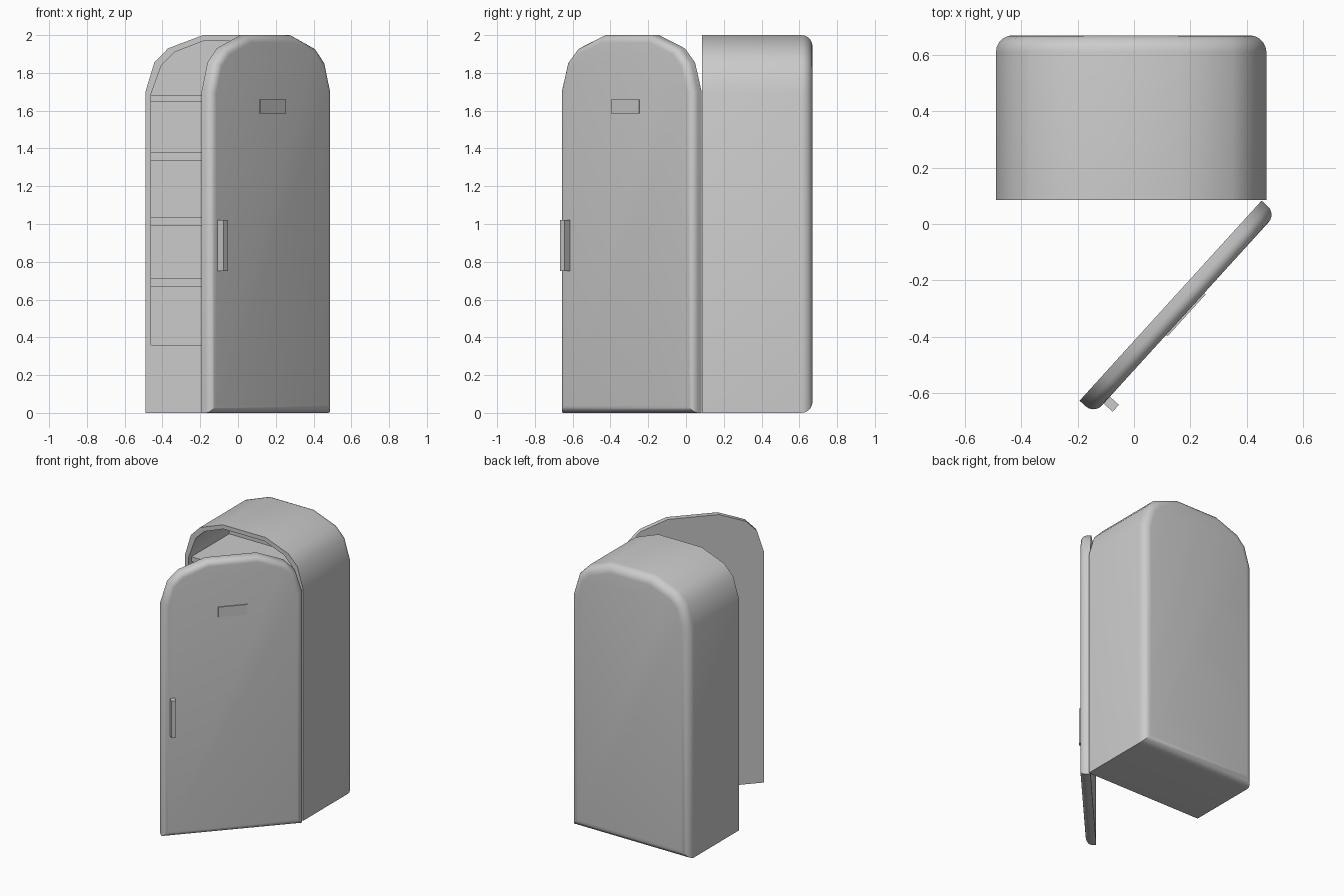
import bpy, bmesh, math
from mathutils import Matrix

if "Cube" in bpy.data.objects:
    bpy.data.objects.remove(bpy.data.objects["Cube"])


def arch(half_points, bottom):
    """Closed arch outline in x/z, mirrored about x = 0."""
    left = [(-half_points[0][0], bottom)] + [(-x, z) for x, z in half_points]
    return left + [(-x, z) for x, z in reversed(left)]


def finish(bm, name, matrix):
    bmesh.ops.recalc_face_normals(bm, faces=bm.faces)
    mesh = bpy.data.meshes.new(name)
    bm.to_mesh(mesh)
    bm.free()
    ob = bpy.data.objects.new(name, mesh)
    bpy.context.collection.objects.link(ob)
    ob.matrix_world = matrix
    return ob


def arched_solid(name, outline, depth, radius, matrix, inner=None, inner_depth=0):
    """Arch extruded from y = 0 to depth, far rim rounded, optional cavity at y = 0."""
    bm = bmesh.new()
    n = len(outline)

    def ring(pts, y):
        return [bm.verts.new((x, y, z)) for x, z in pts]

    def bridge(a, b):
        for i in range(n):
            j = (i + 1) % n
            bm.faces.new((a[i], a[j], b[j], b[i]))

    near, far = ring(outline, 0), ring(outline, depth)
    bridge(near, far)
    cap = bm.faces.new(far)
    if inner:
        rim, back = ring(inner, 0), ring(inner, inner_depth)
        bridge(near, rim)
        bridge(rim, back)
        bm.faces.new(back)
    else:
        bm.faces.new(near)
    bmesh.ops.recalc_face_normals(bm, faces=bm.faces)
    bmesh.ops.bevel(bm, geom=list(cap.edges), offset=radius, segments=5,
                    profile=0.5, affect='EDGES', clamp_overlap=True)
    ob = finish(bm, name, matrix)
    bpy.ops.object.select_all(action='DESELECT')
    ob.select_set(True)
    bpy.context.view_layer.objects.active = ob
    bpy.ops.object.shade_smooth_by_angle(angle=math.radians(35))
    return ob


def box(name, lo, hi, matrix):
    bm = bmesh.new()
    bmesh.ops.create_cube(bm, size=1)
    for v in bm.verts:
        v.co = [(a + b) / 2 + c * (b - a) for a, b, c in zip(lo, hi, v.co)]
    return finish(bm, name, matrix)


outer = arch([(0.48, 1.70), (0.433, 1.855), (0.36, 1.93), (0.175, 2.0)], 0.0)
inner = arch([(0.45, 1.69), (0.395, 1.84), (0.325, 1.91), (0.17, 1.97)], 0.36)

# Cabinet with an open cavity
cabinet = Matrix.Translation((-0.01, 0.085, 0))
arched_solid("cabinet", outer, 0.585, 0.06, cabinet, inner, 0.47)

# Shelves
for i, (z0, z1) in enumerate([(0.67, 0.715), (0.99, 1.035), (1.335, 1.38), (1.645, 1.68)]):
    box(f"shelf_{i + 1}", (-0.45, 0.03, z0), (0.45, 0.47, z1), cabinet)

# Door swung open about the right front edge; local y points out of its front
hinge = (Matrix.Translation((0.455, 0.085, 0))
         @ Matrix.Rotation(math.radians(-132.3), 4, 'Z')
         @ Matrix.Translation((0.483, 0, 0)))
arched_solid("door", outer, 0.07, 0.04, hinge)

# Handle and blank plate on the door front
box("handle", (0.397, 0.05, 0.75), (0.43, 0.113, 1.02), hinge)
box("plate", (-0.1, 0.06, 1.585), (0.1, 0.077, 1.66), hinge)
